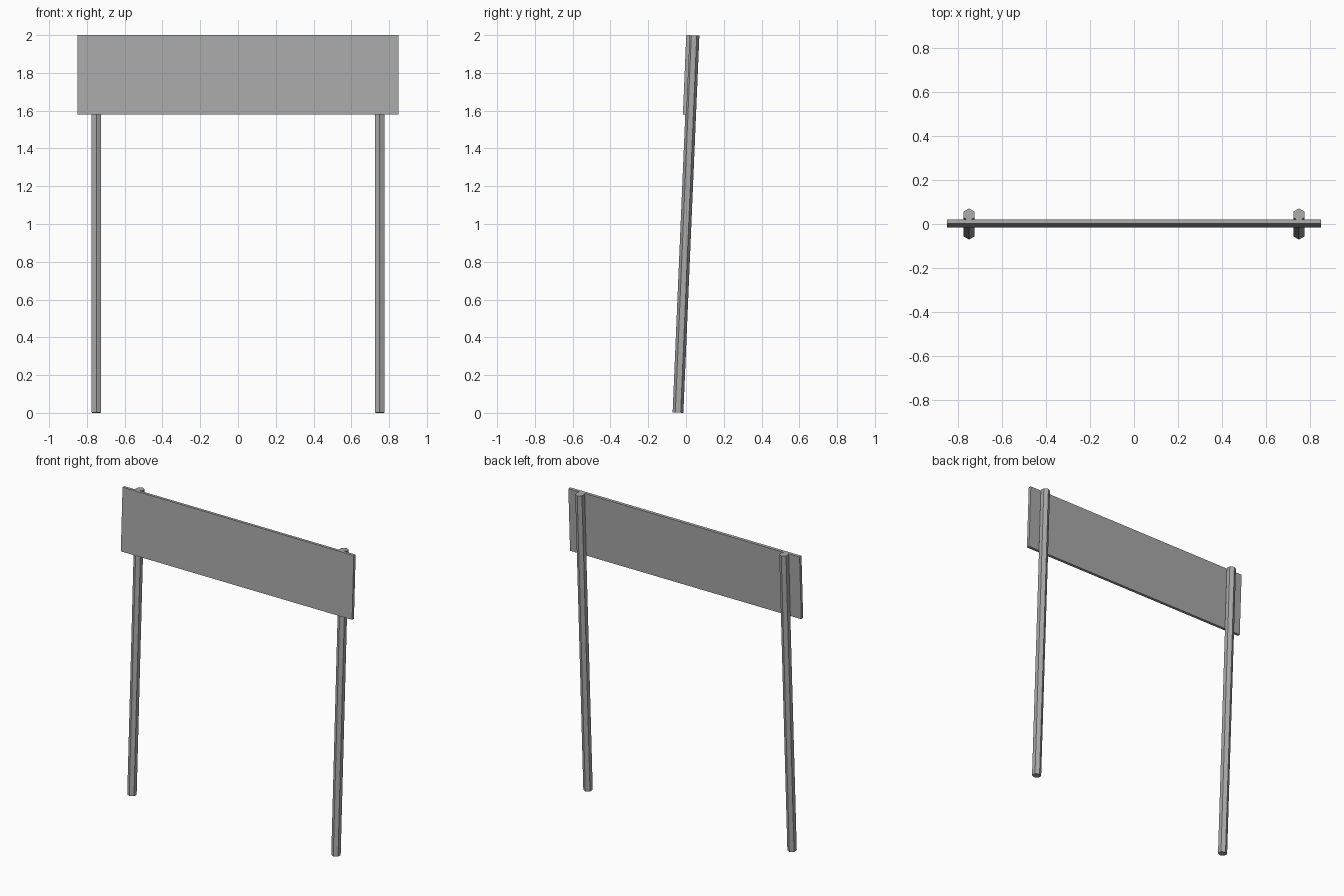
import bpy
import math
from mathutils import Matrix

cube = bpy.data.objects.get("Cube")
if cube:
    bpy.data.objects.remove(cube, do_unlink=True)

HALF = 0.9995          # half the length of a post
POST_X = 0.75
POST_R = 0.0285
PANEL_W, PANEL_T, PANEL_H = 1.70, 0.02, 0.42
PANEL_Y = -0.031

# the whole sign leans back around its middle
lean = Matrix.Translation((0, 0, 1)) @ Matrix.Rotation(math.radians(-2.43), 4, 'X')

grey = bpy.data.materials.new("plain grey")
grey.use_nodes = True
colour = (0.40, 0.40, 0.40, 1)
grey.diffuse_color = colour
grey.node_tree.nodes["Principled BSDF"].inputs["Base Color"].default_value = colour


def finish(name, placement):
    """Name the active part, bake its placement into the mesh and colour it."""
    ob = bpy.context.object
    ob.name = ob.data.name = name
    ob.data.transform(lean @ placement)
    ob.data.materials.append(grey)


# six-sided posts, one corner pointing forward
for name, side in (("left_post", 1), ("right_post", -1)):
    bpy.ops.mesh.primitive_cylinder_add(vertices=6, radius=POST_R, depth=2 * HALF,
                                        location=(0, 0, 0))
    finish(name, Matrix.Translation((side * POST_X, 0, 0)))

# flat board across the front of the posts, level with their tops
bpy.ops.mesh.primitive_cube_add(size=1, location=(0, 0, 0))
finish("sign_board",
       Matrix.Translation((0, PANEL_Y, HALF - PANEL_H / 2))
       @ Matrix.Diagonal((PANEL_W, PANEL_T, PANEL_H, 1)))
